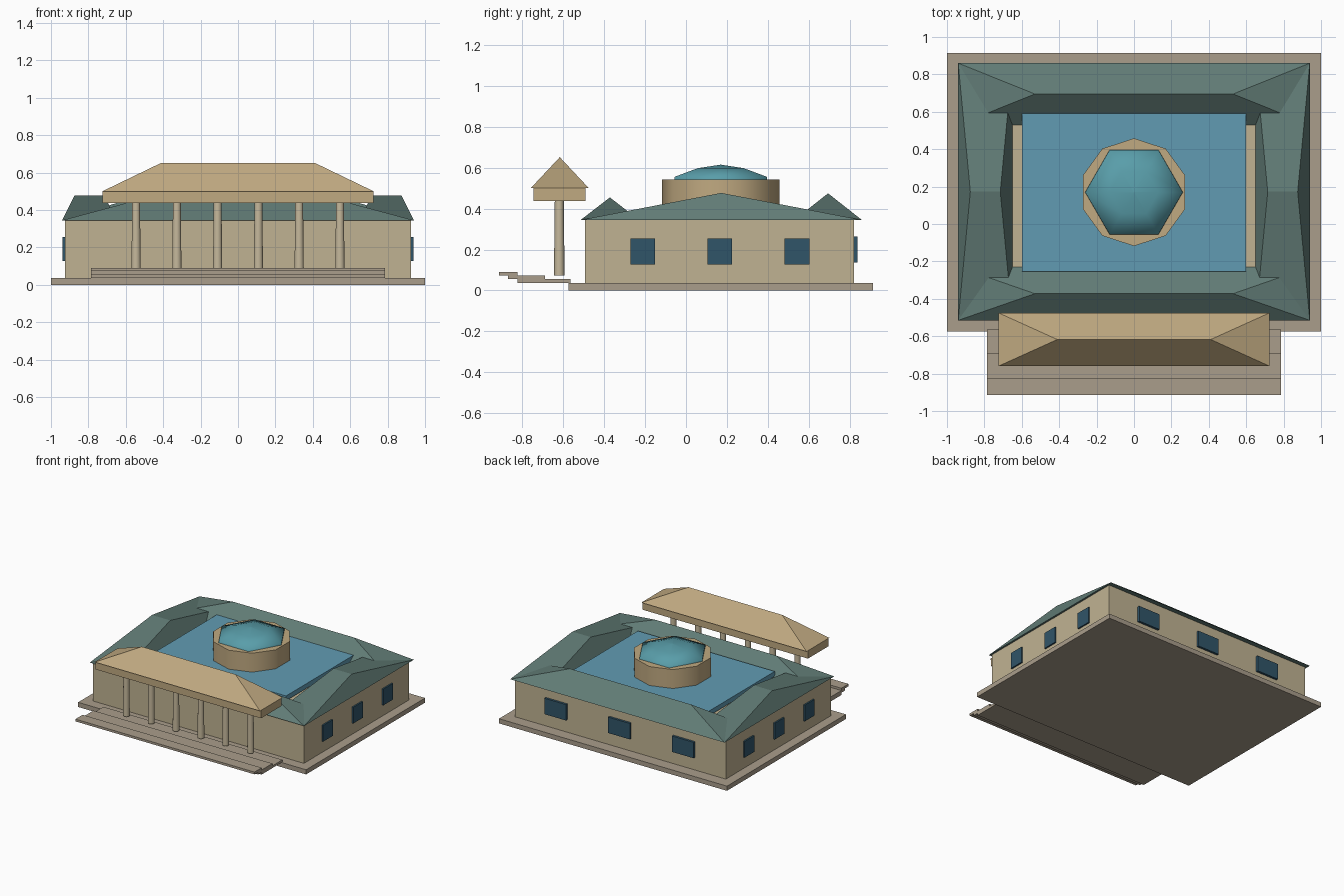
import bpy, math

if "Cube" in bpy.data.objects:
    bpy.data.objects.remove(bpy.data.objects["Cube"])


def material(name, r, g, b):
    m = bpy.data.materials.new(name)
    m.diffuse_color = (r, g, b, 1)
    m.use_nodes = True
    m.node_tree.nodes["Principled BSDF"].inputs["Base Color"].default_value = m.diffuse_color
    return m


STONE = material("stone", 0.40, 0.34, 0.26)
WALL = material("wall", 0.53, 0.45, 0.29)
COLUMN = material("column", 0.56, 0.48, 0.33)
TAN = material("tan", 0.53, 0.40, 0.22)
GREEN = material("green_roof", 0.12, 0.20, 0.18)
BLUE = material("blue_roof", 0.12, 0.33, 0.45)
TEAL = material("teal_dome", 0.10, 0.34, 0.40)
GLASS = material("glass", 0.03, 0.09, 0.14)


def mesh(name, verts, faces, mat):
    me = bpy.data.meshes.new(name)
    me.from_pydata(verts, [], faces)
    me.materials.append(mat)
    ob = bpy.data.objects.new(name, me)
    bpy.context.collection.objects.link(ob)
    return ob


def box(name, x0, x1, y0, y1, z0, z1, mat):
    v = [(x, y, z) for z in (z0, z1) for x, y in ((x0, y0), (x1, y0), (x1, y1), (x0, y1))]
    f = [(3, 2, 1, 0), (4, 5, 6, 7)] + [(i, (i + 1) % 4, (i + 1) % 4 + 4, i + 4) for i in range(4)]
    return mesh(name, v, f, mat)


def hip_roof(name, x0, x1, y0, y1, z0, z1, inset, mat):
    """Hipped roof with its ridge along x, inset from both ends."""
    ym = (y0 + y1) / 2
    v = [(x0, y0, z0), (x1, y0, z0), (x1, y1, z0), (x0, y1, z0),
         (x0 + inset, ym, z1), (x1 - inset, ym, z1)]
    f = [(3, 2, 1, 0), (0, 1, 5, 4), (1, 2, 5), (2, 3, 4, 5), (3, 0, 4)]
    return mesh(name, v, f, mat)


def lathe(name, x, y, profile, sides, start, mat, angle=40):
    """Stacked rings of (radius, z), capped at both ends, smooth around."""
    v = []
    for r, z in profile:
        for i in range(sides):
            a = start + 2 * math.pi * i / sides
            v.append((x + r * math.cos(a), y + r * math.sin(a), z))
    top = (len(profile) - 1) * sides
    f = [tuple(reversed(range(sides))), tuple(range(top, top + sides))]
    for k in range(len(profile) - 1):
        for i in range(sides):
            j = (i + 1) % sides
            f.append((k * sides + i, k * sides + j, (k + 1) * sides + j, (k + 1) * sides + i))
    ob = mesh(name, v, f, mat)
    bpy.ops.object.select_all(action='DESELECT')
    ob.select_set(True)
    bpy.context.view_layer.objects.active = ob
    bpy.ops.object.shade_smooth_by_angle(angle=math.radians(angle))
    return ob


# Plinth and main block
box("plinth", -1, 1, -0.575, 0.915, 0, 0.037, STONE)
box("main_block", -0.925, 0.925, -0.495, 0.822, 0.037, 0.345, WALL)

# Front steps
for i, (y0, y1) in enumerate(((-0.825, -0.565), (-0.87, -0.69), (-0.915, -0.825))):
    z = 0.037 + 0.018 * i
    box(f"step_{i + 1}", -0.785, 0.785, y0, y1, z, z + 0.018, STONE)

# Ring of green hipped roofs
hip_roof("front_roof", -0.94, 0.94, -0.515, -0.23, 0.345, 0.455, 0.41, GREEN)
hip_roof("back_roof", -0.94, 0.94, 0.53, 0.86, 0.345, 0.475, 0.41, GREEN)
hip_roof("left_roof", -0.94, -0.65, -0.515, 0.86, 0.345, 0.477, 0.065, GREEN)
hip_roof("right_roof", 0.65, 0.94, -0.515, 0.86, 0.345, 0.477, 0.065, GREEN)

# Central flat roof, drum and dome
box("flat_roof", -0.6, 0.6, -0.255, 0.592, 0.355, 0.393, BLUE)
lathe("drum", 0, 0.17, [(0.288, 0.36), (0.288, 0.543)], 10, math.pi / 2, TAN)
lathe("dome", 0, 0.17, [(0.262, 0.535), (0.26, 0.556), (0.13, 0.598), (0.002, 0.615)],
      6, 0, TEAL, 65)

# Portico: columns, beam and hipped roof
for i in range(6):
    lathe(f"column_{i + 1}", -0.545 + 0.218 * i, -0.62, [(0.026, 0.073), (0.022, 0.44)],
          10, math.pi / 2, COLUMN)
box("portico_beam", -0.725, 0.725, -0.747, -0.492, 0.437, 0.5, TAN)
hip_roof("portico_roof", -0.725, 0.725, -0.76, -0.475, 0.5, 0.652, 0.315, TAN)

# Windows on the sides and back
for i in (-1, 0, 1):
    y = 0.166 + 0.377 * i
    for side, s in (("left", -1), ("right", 1)):
        xs = sorted((s * 0.918, s * 0.937))
        box(f"{side}_window_{i + 2}", xs[0], xs[1], y - 0.06, y + 0.06, 0.127, 0.255, GLASS)
    x = 0.56 * i
    box(f"back_window_{i + 2}", x - 0.095, x + 0.095, 0.82, 0.84, 0.137, 0.263, GLASS)
